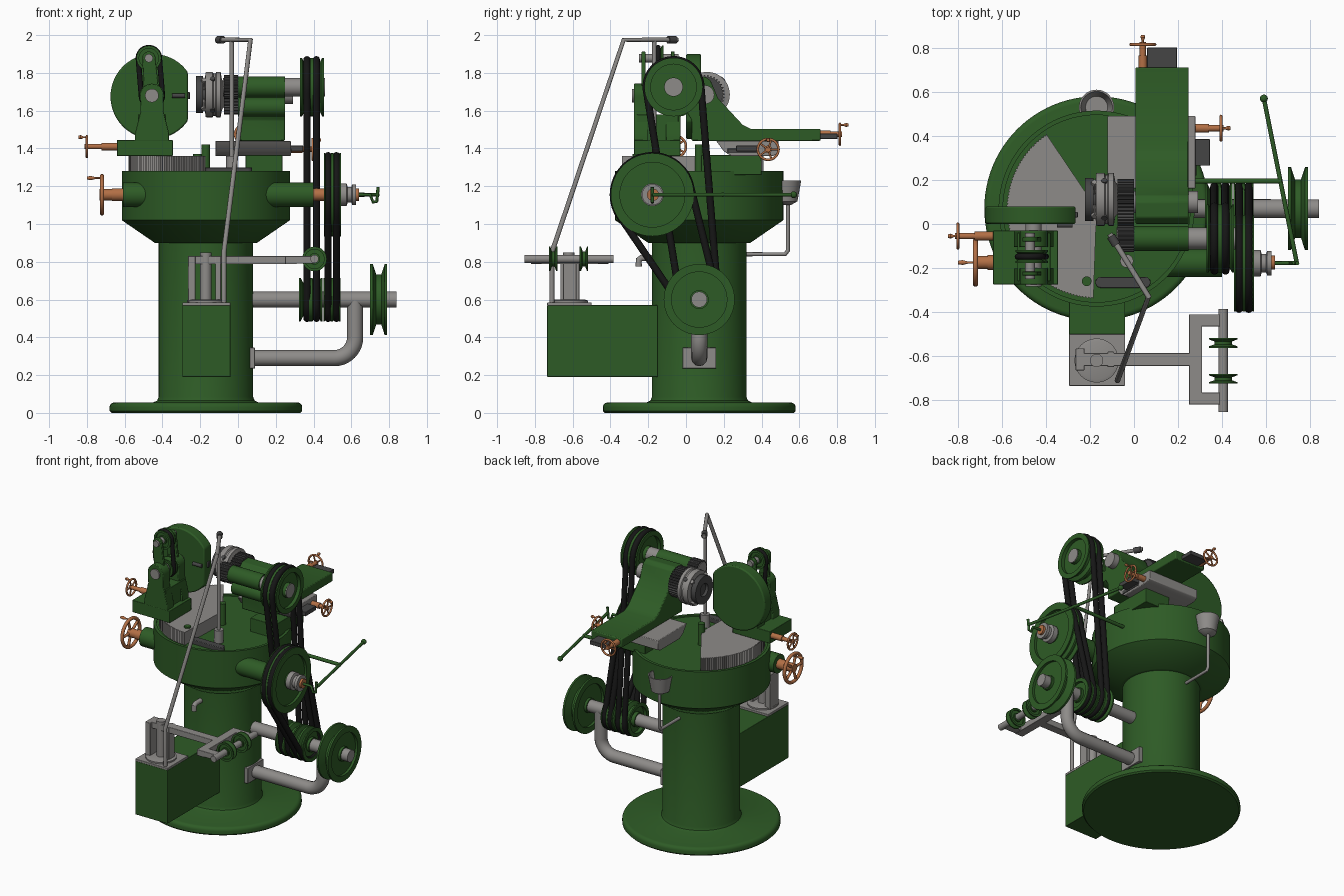
import bpy, bmesh
from math import pi, sin, cos, radians
from mathutils import Vector, geometry

if "Cube" in bpy.data.objects:
    bpy.data.objects.remove(bpy.data.objects["Cube"])

def mat(name, c):
    m = bpy.data.materials.new(name)
    m.diffuse_color = (*c, 1)
    m.use_nodes = True
    m.node_tree.nodes["Principled BSDF"].inputs["Base Color"].default_value = m.diffuse_color
    return m
GREEN = mat("green_paint", (.027, .105, .019))
BRONZE = mat("bronze", (.45, .16, .06))
BLACK = mat("rubber", (.008, .008, .008))
DARK = mat("dark_steel", (.06, .06, .06))
GREY = mat("steel", (.27, .26, .25))
X, Y, Z = Vector((1, 0, 0)), Vector((0, 1, 0)), Vector((0, 0, 1))

def finish(name, me, m, bevel=0, smooth=True):
    o = bpy.data.objects.new(name, me)
    bpy.context.collection.objects.link(o)
    me.materials.clear()
    me.materials.append(m)
    bpy.ops.object.select_all(action='DESELECT')
    o.select_set(True)
    bpy.context.view_layer.objects.active = o
    if bevel:
        b = o.modifiers.new("bevel", 'BEVEL')
        b.width, b.segments = bevel, 2
    if smooth:
        bpy.ops.object.shade_smooth_by_angle(angle=radians(35))
    return o

def from_bm(name, bm, m, **k):
    bmesh.ops.recalc_face_normals(bm, faces=bm.faces)
    me = bpy.data.meshes.new(name)
    bm.to_mesh(me)
    bm.free()
    return finish(name, me, m, **k)

def rev(name, prof, loc, m, axis=Z, n=48):
    """Lathe a (radius, height) profile around an axis, capped at both ends."""
    bm, q = bmesh.new(), axis.to_track_quat('Z', 'Y')
    rings = [[bm.verts.new(Vector(loc) + q @ Vector((r*cos(2*pi*i/n), r*sin(2*pi*i/n), h)))
              for i in range(n)] for r, h in prof]
    for a, b in zip(rings, rings[1:]):
        for i in range(n):
            bm.faces.new((a[i], a[(i+1) % n], b[(i+1) % n], b[i]))
    bm.faces.new(rings[0])
    bm.faces.new(rings[-1])
    return from_bm(name, bm, m)

def rod(name, a, b, r, m, n=32):
    d = Vector(b) - Vector(a)
    return rev(name, [(r, 0), (r, d.length)], a, m, d.normalized(), n)

def prism(name, pts, axis, a, b, m, bevel=.004):
    """Extrude a 2D outline from a to b along axis x, y or z."""
    put = {'x': lambda u, v, w: (w, u, v), 'y': lambda u, v, w: (u, w, v), 'z': lambda u, v, w: (u, v, w)}[axis]
    bm = bmesh.new()
    lo, hi = [[bm.verts.new(put(u, v, w)) for u, v in pts] for w in (a, b)]
    bm.faces.new(lo)
    bm.faces.new(hi)
    for i in range(len(pts)):
        j = (i+1) % len(pts)
        bm.faces.new((lo[i], lo[j], hi[j], hi[i]))
    return from_bm(name, bm, m, bevel=bevel)

def box(name, x, y, z, m, bevel=.003):
    return prism(name, [(x[0], y[0]), (x[1], y[0]), (x[1], y[1]), (x[0], y[1])], 'z', *z, m, bevel)

def tube(name, pts, r, m, cyclic=False):
    cu = bpy.data.curves.new(name, 'CURVE')
    cu.dimensions, cu.bevel_depth, cu.bevel_resolution, cu.use_fill_caps = '3D', r, 4, True
    s = cu.splines.new('POLY')
    s.points.add(len(pts)-1)
    for p, c in zip(s.points, pts):
        p.co = (*c, 1)
    s.use_cyclic_u = cyclic
    t = bpy.data.objects.new(name, cu)
    bpy.context.collection.objects.link(t)
    me = bpy.data.meshes.new_from_object(t.evaluated_get(bpy.context.evaluated_depsgraph_get()))
    bpy.data.objects.remove(t)
    return finish(name, me, m)

def arc(c, r, a0, a1, n=16):
    return [(c[0]+r*cos(radians(a0+(a1-a0)*i/n)), c[1]+r*sin(radians(a0+(a1-a0)*i/n))) for i in range(n+1)]

def hull(c1, r1, c2, r2):
    p = [Vector(v) for v in arc(c1, r1, 0, 354, 59) + arc(c2, r2, 0, 354, 59)]
    return [tuple(p[i]) for i in geometry.convex_hull_2d(p)]

def pulley(name, loc, r, w, axis, grooves=1, depth=.025, hub=.05):
    """Grooved pulley with recessed faces, centred on loc."""
    web = r*.78
    p = [(hub, -w/2), (hub, -w*.3), (web, -w*.3), (web, -w/2), (r, -w/2)]
    g = w / grooves
    for i in range(grooves):
        s = -w/2 + i*g
        p += [(r, s+g*.15), (r-depth, s+g*.35), (r-depth, s+g*.65), (r, s+g*.85)]
    p += [(r, w/2), (web, w/2), (web, w*.3), (hub, w*.3), (hub, w/2)]
    return rev(name, p, loc, GREEN, axis)

def handwheel(name, c, r, axis, base):
    """Rim, spokes, shaft to base distance inward, and crank handle outward."""
    c, q = Vector(c), axis.to_track_quat('Z', 'Y')
    t = r*.12
    P = lambda a, rr, h=0: c + q @ Vector((rr*cos(a), rr*sin(a), h))
    parts = [tube(name, [P(2*pi*i/32, r) for i in range(32)], t, BRONZE, True),
             rod(name, c - axis*base, c + axis*.012, .014 if r < .08 else .03, BRONZE),
             rod(name, c - axis*base, c - axis*base*.45, .02 if r < .08 else .034, BRONZE)]
    parts += [tube(name, [P(2*pi*i/5, 0), P(2*pi*i/5, r)], t*.8, BRONZE) for i in range(5)]
    h = c + Z*r*.9 if abs(axis.z) < .5 else P(0, r)
    parts.append(rev(name, [(.005, 0), (.005, r*.35), (.011, r*.6), (.008, r*.8)], h, BRONZE, axis, 16))
    for o in parts:
        o.select_set(True)
    bpy.ops.object.join()

def gear(name, c, r, teeth, x0, x1, m):
    pts = []
    for i in range(teeth*4):
        rr, a = (r if i % 4 < 2 else r*.9), 2*pi*i/(teeth*4)
        pts.append((c[0]+rr*cos(a), c[1]+rr*sin(a)))
    prism(name, pts, 'x', x0, x1, m, 0)

# pedestal and round table
CX, CY = -.17, .07
foot = [(.50, 0), (.51, .01)] + [(.485+.025*cos(a*pi/8), .03+.025*sin(a*pi/8)) for a in range(5)]
rev("pedestal", foot + [(.28, .055), (.258, .065), (.25, .085), (.25, .9), (.27, .9), (.445, 1.02), (.445, 1.28),
    (.425, 1.28), (.425, 1.27)], (CX, CY, 0), GREEN, n=96)
rod("pivot_pin", (CX, CY, 1.27), (CX, CY, 1.42), .023, GREEN)
sector = [(CX, CY)]
for i in range(73):
    for k, rr in ((0, .41), (.5, .403)):
        a = radians(124 + (i+k)*2)
        sector.append((CX+rr*cos(a), CY+rr*sin(a)))
prism("swivel_sector", sector[:-1], 'z', 1.27, 1.36, GREY, 0)
prism("drain_slot", hull((-.15, -.265), .025, (.05, -.265), .025), 'z', 1.26, 1.30, DARK)
rod("stop_post", (-.215, -.26, 1.27), (-.215, -.26, 1.37), .022, GREEN)

# cross shaft bosses and feed handwheel
rod("left_boss", (-.61, -.175, 1.155), (-.3, -.175, 1.155), .065, GREEN)
rod("right_boss", (0, -.175, 1.155), (.4, -.175, 1.155), .065, GREEN)
rod("cross_shaft", (.3, -.175, 1.155), (.64, -.175, 1.155), .032, BRONZE)
rev("clutch_hub", [(.06, .54), (.06, .575), (.042, .58), (.042, .6), (.055, .605), (.055, .625)], (0, -.178, 1.155), GREY, X)
handwheel("feed_handwheel", (-.72, -.175, 1.155), .098, -X, .12)

# shifting lever
tube("lever_bracket", [(.2, .195, 1.155), (.67, .195, 1.155)], .012, GREEN)
tube("shift_lever", [(.59, .57, 1.155), (.74, -.18, 1.155)], .01, GREEN)
bpy.ops.mesh.primitive_uv_sphere_add(segments=16, ring_count=8, radius=.018, location=(.59, .57, 1.155))
bpy.context.object.name = "lever_knob"
bpy.context.object.data.materials.append(GREEN)
tube("lever_hook", [(.625, -.178, 1.155), (.70, -.178, 1.155), (.715, -.178, 1.115), (.735, -.178, 1.12), (.742, -.178, 1.195)], .009, GREEN)

# belt drive pulleys and belts
pulley("upper_pulley", (.392, -.066, 1.725), .155, .125, X, 2)
pulley("middle_pulley", (.5, -.178, 1.155), .22, .09, X, 2)
pulley("lower_pulley_inner", (.385, .07, .6), .115, .125, X, 2)
pulley("lower_pulley_outer", (.497, .07, .6), .115, .09, X, 2)
pulley("input_pulley", (.745, .07, .6), .188, .09, X, 1, .055)
for name, xs, c, r in (("long_belt", (.365, .415), (-.066, 1.725), .145), ("short_belt", (.477, .521), (-.178, 1.155), .207)):
    path = hull(c, r, (.07, .6), .1)
    for x in xs:
        tube(name, [(x, u, v) for u, v in path], .019, BLACK, True)
rod("drive_shaft", (.07, .07, .6), (.84, .07, .6), .042, GREY)
elbow = [(x, .07, z) for x, z in arc((.51, .4), .11, -90, 0)]
tube("drive_support_pipe", [(.07, .07, .29), *elbow, (.62, .07, .6)], .043, GREY)
box("support_flange", (.05, .09), (-.018, .16), (.235, .345), GREY)

# coolant tank and pump
box("coolant_tank", (-.295, -.04), (-.735, -.15), (.19, .57), GREEN)
box("tank_lid", (-.295, -.04), (-.735, -.5), (.568, .585), GREY)
rev("pump_base", [(.1, .58), (.1, .595), (.085, .6)], (-.17, -.62, 0), GREY)
rod("pump_post", (-.17, -.62, .59), (-.17, -.62, .85), .03, GREY)
box("pump_bracket", (-.265, -.225), (-.665, -.565), (.585, .83), GREY)
box("pump_rib", (-.12, -.09), (-.65, -.58), (.585, .83), GREY)
box("pump_arm", (-.265, .28), (-.645, -.586), (.787, .83), GREY)
box("yoke_back", (.25, .31), (-.82, -.41), (.787, .83), GREY)
for y in (-.82, -.465):
    box("yoke_arm", (.3, .405), (y, y+.055), (.79, .83), GREY)
rod("idler_shaft", (.405, -.855, .815), (.405, -.385, .815), .022, GREY)
for y in (-.703, -.54):
    pulley("idler_pulley", (.405, y, .815), .065, .045, Y, 1, .025, .03)
path = [(-.075, -.71, .58), (-.075, -.71, .85), (.066, -.33, 1.975), (-.11, -.045, 1.975)]
tube("coolant_pipe", path, .013, GREY)
rod("coolant_valve", (-.105, -.055, 1.975), (-.08, -.095, 1.975), .02, DARK)
rod("pipe_stand", (-.033, -.168, 1.27), (-.033, -.168, 1.975), .011, GREY)
rod("stand_base", (-.033, -.168, 1.27), (-.033, -.168, 1.36), .03, GREY)
tube("return_spout", [(CX, -.15, .82), (CX, -.235, .82), (CX, -.25, .81), (CX, -.25, .775)], .017, GREY)
rev("drip_cup", [(.025, 1.1), (.06, 1.12), (.08, 1.23), (.072, 1.23), (.05, 1.13)], (CX, .53, 0), GREY)
tube("cup_pipe", [(CX, .54, 1.12), (CX, .54, .86), (CX, .525, .84), (CX, .3, .84)], .011, GREY)

# grinding head on the swivel sector
hx, hz, tx, tz = -.456, 1.68, -.472, 1.878
box("grinding_slide", (-.64, -.345), (-.275, -.03), (1.36, 1.445), GREEN)
up = [(-.545, 1.44), (-.365, 1.44), (-.365, 1.48), (-.395, 1.6)] + arc((hx, hz), .063, -10, 190) + [(-.515, 1.6), (-.545, 1.48)]
for y in (-.275, -.105):
    prism("head_upright", up, 'y', y, y+.075, GREEN)
box("head_block", (-.53, -.38), (-.26, -.04), (1.44, 1.58), GREEN)
rod("grinding_spindle", (hx, -.285, hz), (hx, .06, hz), .036, GREY)
for y in (-.235, -.08):
    prism("tension_arm", hull((hx, hz), .04, (tx, tz), .035), 'y', y, y+.02, GREEN)
rod("tension_shaft", (tx, -.25, tz), (tx, -.04, tz), .022, GREY)
for c in ((hx, -.148, hz), (tx, -.148, tz)):
    pulley("spindle_pulley", c, .066, .06, Y, 1, .02, .03)
tube("spindle_belt", [(u, -.148, v) for u, v in hull((hx, hz), .056, (tx, tz), .056)], .014, BLACK, True)
guard = arc((-.45, 1.675), .225, 35, 325, 48)
prism("wheel_guard", guard, 'y', 0, .08, GREEN, .008)
rod("dresser_pin", (-.35, -.005, 1.68), (-.28, -.005, 1.68), .012, DARK)
prism("dresser_tip", [(-.3, 1.665), (-.255, 1.66), (-.255, 1.7), (-.3, 1.695)], 'y', .03, .055, DARK)
handwheel("infeed_handwheel", (-.8, -.055, 1.41), .055, -X, .17)

# work head, saddle and slides
box("saddle_base", (.04, .235), (.08, .4), (1.26, 1.365), GREEN)
prism("saddle", [(.16, 1.44), (.2, 1.385), (.24, 1.36), (.46, 1.36), (.49, 1.375), (.49, 1.44)], 'x', -.12, .28, GREY)
box("saddle_slot", (.27, .284), (.22, .38), (1.375, 1.4), DARK)
box("side_slide", (.27, .345), (.265, .385), (1.385, 1.415), DARK)
prism("work_head", [(.03, 1.44), (.712, 1.44), (.712, 1.503), (.345, 1.503), (.3, 1.525), (.17, 1.665), (.13, 1.76), (.1, 1.78), (.03, 1.775),
    (-.0, 1.74), (-.0, 1.6), (.03, 1.55)], 'x', .007, .248, GREEN, .006)
box("rear_slide", (.06, .195), (.7, .802), (1.45, 1.478), DARK)
rod("countershaft_housing", (.0, -.066, 1.725), (.248, -.066, 1.725), .056, GREEN)
rod("lower_housing", (.0, -.03, 1.62), (.248, -.03, 1.62), .05, GREEN)
rod("countershaft", (-.08, -.066, 1.725), (.46, -.066, 1.725), .049, GREY)
rod("work_spindle", (-.1, .1, 1.685), (.29, .1, 1.685), .05, GREY)
gear("spindle_gear", (.1, 1.685), .105, 36, -.075, 0, DARK)
gear("pinion", (-.066, 1.725), .062, 20, -.075, 0, DARK)
rev("chuck", [(.08, -.175), (.118, -.172), (.12, -.165), (.12, -.135), (.112, -.13), (.112, -.12), (.12, -.115), (.12, -.092), (.08, -.085), (.06, -.07)],
    (0, .112, 1.685), GREY, X)
rev("chuck_plate", [(.04, -.205), (.045, -.222), (.098, -.222), (.098, -.185), (.05, -.185), (.05, -.17)], (0, .112, 1.685), DARK, X)
for i in range(4):
    a = pi/4 + i*pi/2
    c = Vector((-.18, .112, 1.685))
    d = Vector((0, cos(a), sin(a)))
    rod("chuck_jaw", c + d*.04, c + d*.112, .016, GREY, 4)
    rod("chuck_screw", c + X*.045 + d*.1, c + X*.045 + d*.123, .014, DARK, 16)
handwheel("saddle_handwheel", (.395, .435, 1.395), .055, X, .12)
handwheel("rear_handwheel", (.04, .815, 1.475), .055, Y, .11)
